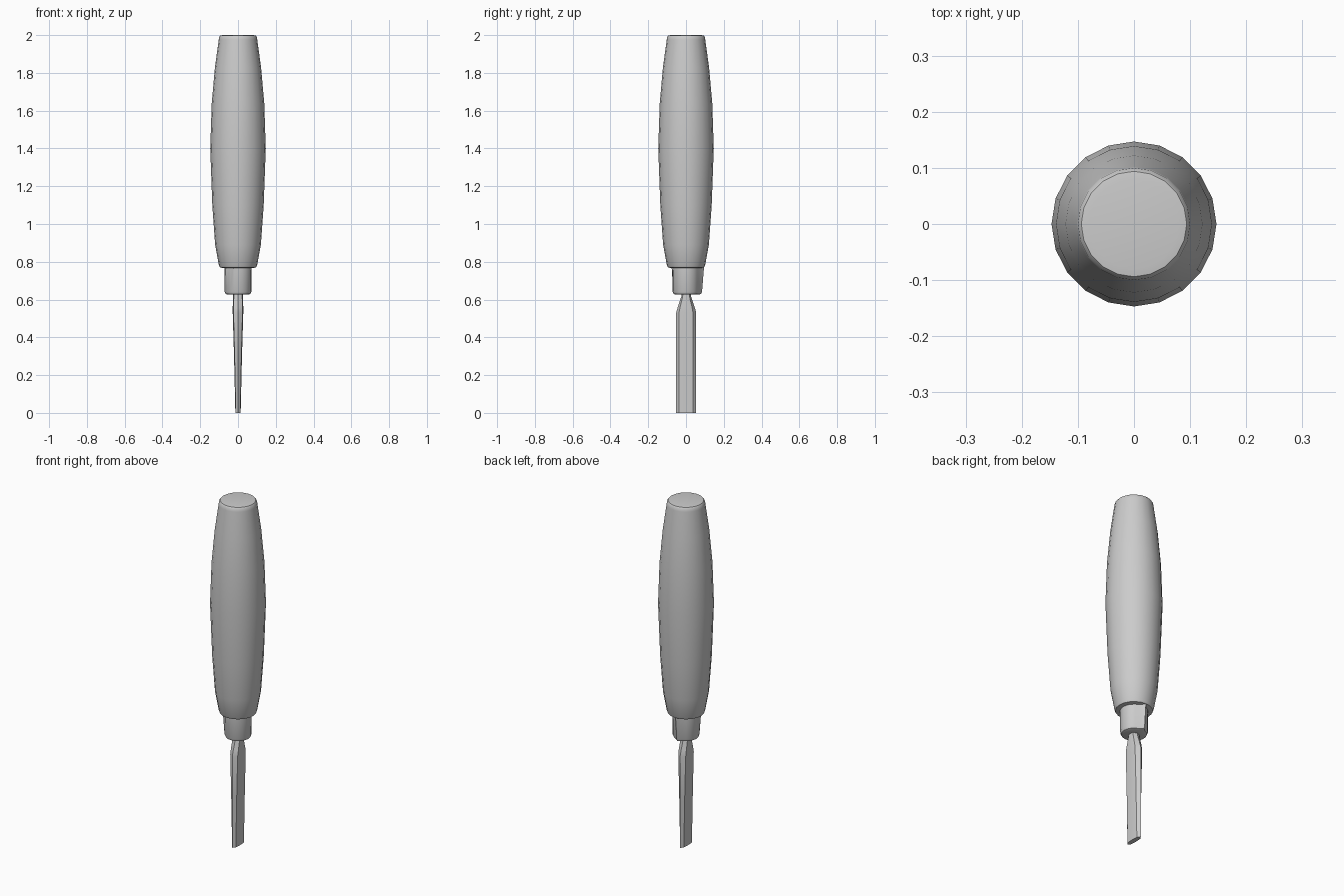
import bpy, bmesh, math

if "Cube" in bpy.data.objects:
    bpy.data.objects.remove(bpy.data.objects["Cube"])


def finish(bm, name, angle):
    bmesh.ops.recalc_face_normals(bm, faces=bm.faces)
    me = bpy.data.meshes.new(name)
    bm.to_mesh(me)
    bm.free()
    ob = bpy.data.objects.new(name, me)
    bpy.context.collection.objects.link(ob)
    bpy.ops.object.select_all(action='DESELECT')
    ob.select_set(True)
    bpy.context.view_layer.objects.active = ob
    bpy.ops.object.shade_smooth_by_angle(angle=math.radians(angle))
    return ob


def loft(name, rings, angle=35):
    """Skin a stack of equal-length point rings and cap both ends."""
    bm = bmesh.new()
    rows = [[bm.verts.new(p) for p in ring] for ring in rings]
    n = len(rows[0])
    for a, b in zip(rows, rows[1:]):
        for i in range(n):
            j = (i + 1) % n
            bm.faces.new((a[i], a[j], b[j], b[i]))
    bm.faces.new(rows[0][::-1])
    bm.faces.new(rows[-1])
    return finish(bm, name, angle)


def circle(r, z, n=20):
    return [(r * math.cos(2 * math.pi * i / n), r * math.sin(2 * math.pi * i / n), z)
            for i in range(n)]


# Barrel-shaped handle
profile = [(0.085, 0.768), (0.096, 0.77), (0.101, 0.78), (0.121, 0.89), (0.136, 1.1),
           (0.147, 1.4), (0.139, 1.64), (0.122, 1.83), (0.102, 1.975),
           (0.100, 1.99), (0.094, 1.998), (0.08, 2.0)]
loft("handle", [circle(r, z) for r, z in profile])

# Ferrule collar, with a slightly dented-out facet towards the back
rings = [circle(r, z) for r, z in
         [(0.055, 0.626), (0.066, 0.63), (0.071, 0.642), (0.072, 0.78)]]
for ring, push in zip(rings, (0.012, 0.014, 0.014, 0.024)):
    x, y, z = ring[5]
    ring[5] = (x, y + push, z)
for i in (12, 14):
    x, y, z = rings[-1][i]
    rings[-1][i] = (x * 1.12, y * 1.12, z)
loft("ferrule", rings, 30)

# Blade: thin lens section, thicker towards the shoulder, necking into the tang
section = [(0, -1), (0.85, -0.72), (1, 0), (0.85, 0.68),
           (0, 1), (-0.85, 0.68), (-1, 0), (-0.85, -0.72)]
stations = [(0.0, 0.014, 0.053), (0.30, 0.021, 0.053), (0.53, 0.028, 0.053),
            (0.56, 0.028, 0.045), (0.615, 0.026, 0.026), (0.65, 0.024, 0.022)]
loft("blade", [[(x * hx, y * hy + 0.001, z) for x, y in section]
               for z, hx, hy in stations], 30)
